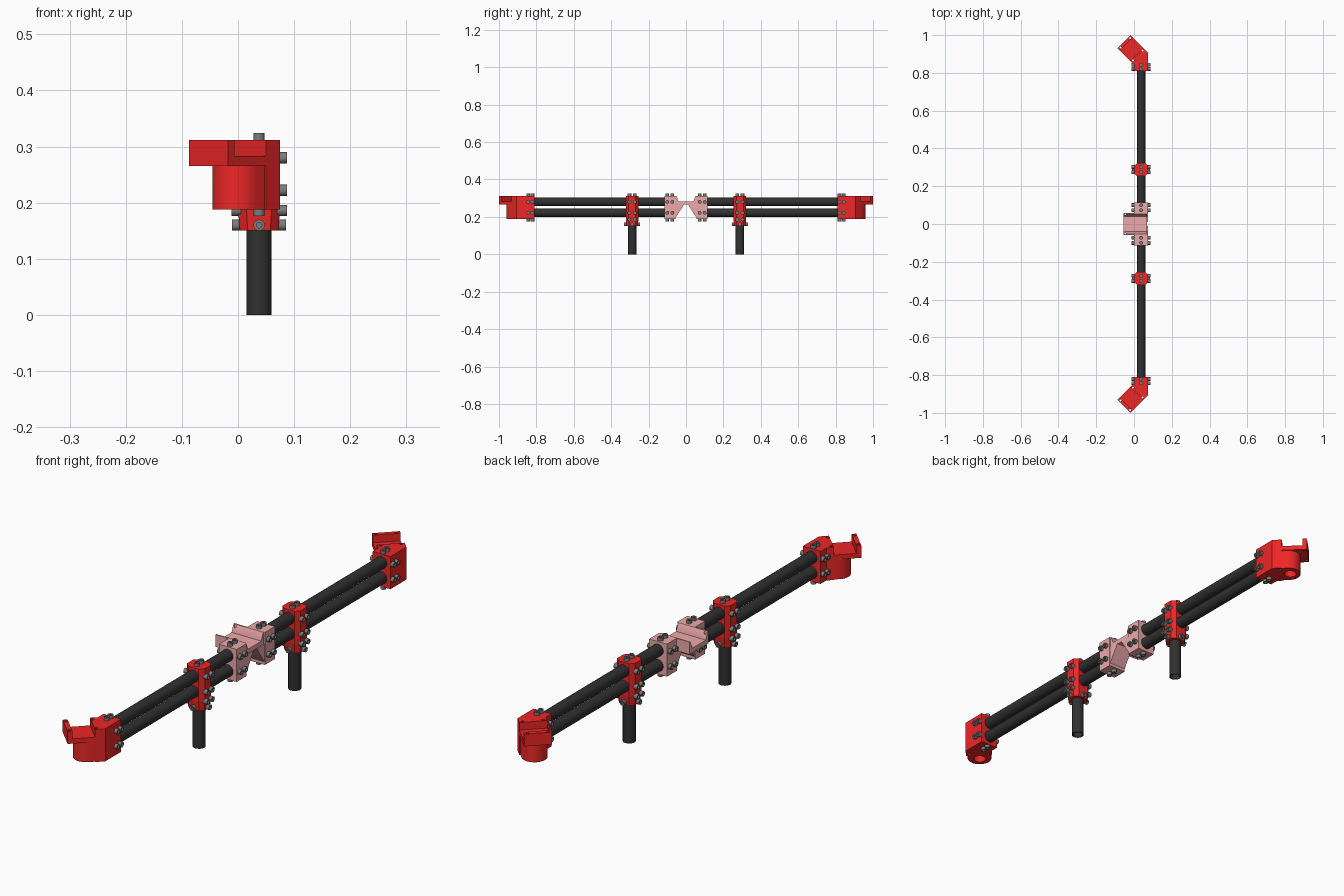
import bpy, bmesh
from math import sin, cos, pi, radians
from mathutils import Vector

if "Cube" in bpy.data.objects:
    bpy.data.objects.remove(bpy.data.objects["Cube"])

CX = 0.0375                 # x of the tube axes
TUBE_Z = (0.28, 0.222)      # heights of the two rails
TUBE_R = 0.0225


def material(name, rgb):
    m = bpy.data.materials.new(name)
    m.diffuse_color = (*rgb, 1)
    m.use_nodes = True
    m.node_tree.nodes["Principled BSDF"].inputs["Base Color"].default_value = m.diffuse_color
    return m


RED = material("red", (0.85, 0.02, 0.02))
PINK = material("pink", (0.85, 0.40, 0.40))
BLACK = material("black", (0.03, 0.03, 0.03))
GREY = material("dark_grey", (0.20, 0.20, 0.20))


def finish(name, bm, mat, cutter=None):
    bmesh.ops.recalc_face_normals(bm, faces=bm.faces)
    me = bpy.data.meshes.new(name)
    bm.to_mesh(me)
    bm.free()
    ob = bpy.data.objects.new(name, me)
    bpy.context.collection.objects.link(ob)
    if mat:
        me.materials.append(mat)
    bpy.ops.object.select_all(action='DESELECT')
    bpy.context.view_layer.objects.active = ob
    ob.select_set(True)
    if cutter:
        mod = ob.modifiers.new("holes", 'BOOLEAN')
        mod.operation, mod.solver = 'DIFFERENCE', 'EXACT'
        mod.use_self = True
        mod.object = cutter
        bpy.ops.object.modifier_apply(modifier=mod.name)
        bpy.data.objects.remove(cutter)
    if mat:
        bpy.ops.object.shade_smooth_by_angle(angle=radians(30))
    return ob


def loft(bm, a, b):
    """Closed solid between two rings of 3D points."""
    va, vb = [bm.verts.new(p) for p in a], [bm.verts.new(p) for p in b]
    n = len(a)
    bm.faces.new(va)
    bm.faces.new(vb[::-1])
    for i in range(n):
        bm.faces.new((va[i], va[(i + 1) % n], vb[(i + 1) % n], vb[i]))


def prism_z(bm, pts, z0, z1):
    loft(bm, [(x, y, z0) for x, y in pts], [(x, y, z1) for x, y in pts])


def prism_x(bm, pts, x0, x1):
    loft(bm, [(x0, y, z) for y, z in pts], [(x1, y, z) for y, z in pts])


def box(bm, x0, x1, y0, y1, z0, z1):
    prism_z(bm, [(x0, y0), (x1, y0), (x1, y1), (x0, y1)], z0, z1)


def lathe(bm, profile, origin, axis, n=16, closed=False):
    """Revolve (radius, height) points round an axis."""
    q = Vector(axis).to_track_quat('Z', 'Y')
    rings = []
    for r, h in profile:
        count = n if r > 0 else 1
        rings.append([bm.verts.new(Vector(origin) + q @ Vector(
            (r * cos(2 * pi * i / n), r * sin(2 * pi * i / n), h))) for i in range(count)])
    pairs = list(zip(rings, rings[1:])) + ([(rings[-1], rings[0])] if closed else [])
    for a, b in pairs:
        for i in range(n):
            j = (i + 1) % n
            quad = [a[i % len(a)], a[j % len(a)], b[j % len(b)], b[i % len(b)]]
            bm.faces.new(list(dict.fromkeys(quad)))


def bolt(bm, pos, axis):
    lathe(bm, [(0, -.006), (.01, -.006), (.01, .012), (.005, .012), (.005, .005), (0, .005)],
          pos, axis)


def hole(bm, x, y, r, z0, z1):
    lathe(bm, [(0, z0), (r, z0), (r, z1), (0, z1)], (x, y, 0), (0, 0, 1), 24)


def tube(name, origin, axis, length):
    bm = bmesh.new()
    lathe(bm, [(TUBE_R, 0), (TUBE_R, length), (.0185, length), (.0185, 0)],
          origin, axis, 32, True)
    finish(name, bm, BLACK)


def clamp_bolts(bm, ys):
    """Bolts on the four sides of a clamp holding both rails."""
    for y in ys:
        for z in TUBE_Z:
            bolt(bm, (.075, y, z), (1, 0, 0))
            bolt(bm, (0, y, z), (-1, 0, 0))
        bolt(bm, (CX, y, .312), (0, 0, 1))


for s, side in ((-1, "front"), (1, "back")):
    # rails and leg
    for z, lvl in zip(TUBE_Z, ("upper", "lower")):
        tube(f"{side}_{lvl}_rail", (CX, s * .065, z), (0, s, 0), .765)
    yl = s * .288
    tube(f"{side}_leg", (CX, yl, 0), (0, 0, 1), .195)

    # leg clamp: octagonal block with tapered foot
    def octagon(hx, hy, c, z):
        return [(CX + x, yl + y, z) for x, y in (
            (hx, -hy + c), (hx, hy - c), (hx - c, hy), (-hx + c, hy),
            (-hx, hy - c), (-hx, -hy + c), (-hx + c, -hy), (hx - c, -hy))]
    bm = bmesh.new()
    loft(bm, octagon(.0375, .034, .015, .312), octagon(.0375, .034, .015, .187))
    loft(bm, octagon(.0375, .034, .015, .187), octagon(.034, .030, .014, .15))
    finish(f"{side}_leg_clamp", bm, RED)
    bm = bmesh.new()
    clamp_bolts(bm, (yl - .014, yl + .014))
    for d in (-1, 1):
        for y in (yl - .014, yl + .014):
            bolt(bm, (CX + d * .0375, y, .186), (d, 0, 0))
        bolt(bm, (CX + d * .036, yl, .16), (d, 0, 0))
        bolt(bm, (CX, yl + d * .031, .16), (0, d, 0))
    finish(f"{side}_leg_clamp_bolts", bm, GREY)

    # end bracket: t runs inward along its 45 degree axis, w across it
    def diag(t, w):
        k = .7071
        return (-.0525 + k * (t + w), s * (.965 + k * (w - t)))
    bm = bmesh.new()
    prism_z(bm, [(0, s * .81), (.075, s * .81), (.075, s * .906), diag(.096, .049),
                 diag(.096, -.049), (0, s * .845)], .188, .312)
    prism_z(bm, [diag(0, -.049), diag(0, .049), diag(.1, .049), diag(.1, -.049)], .265, .283)
    prism_z(bm, [diag(0, -.049), diag(0, .049), diag(.017, .049), diag(.017, -.049)], .27, .312)
    arc = [diag(.073 - .045 * sin(pi * i / 16), .045 * cos(pi * i / 16)) for i in range(17)]
    prism_z(bm, arc + [diag(.11, -.045), diag(.11, .045)], .188, .272)
    cut = bmesh.new()
    for t in (.0085, .103):
        for w in (-.036, .036):
            hole(cut, *diag(t, w), .0055, .15, .35)
    hole(cut, *diag(.068, 0), .0225, .15, .255)
    finish(f"{side}_end_bracket", bm, RED, finish("hole_cutter", cut, None))
    bm = bmesh.new()
    clamp_bolts(bm, (s * .821, s * .843))
    for y in (.821, .843):
        bolt(bm, (CX, s * y, .188), (0, 0, -1))
    finish(f"{side}_end_bracket_bolts", bm, GREY)

    # bolts of the centre bracket
    bm = bmesh.new()
    clamp_bolts(bm, (s * .073, s * .1))
    for y in (.073, .1):
        bolt(bm, (CX, s * y, .188), (0, 0, -1))
    finish(f"{side}_centre_bolts", bm, GREY)

# centre bracket: two clamps joined by a trough plate and gussets
bm = bmesh.new()
cut = bmesh.new()
box(bm, -.055, .07, -.057, .057, .265, .283)
for s in (-1, 1):
    ys = sorted((s * .055, s * .115))
    box(bm, 0, .075, *ys, .188, .312)
    prism_x(bm, [(s * .057, .27), (s * .057, .312), (s * .052, .312),
                 (s * .04, .284), (s * .04, .27)], -.055, .07)
    prism_x(bm, [(s * .06, .193), (s * .045, .212), (s * .01, .267), (s * .06, .267)],
            .002, .073)
    hole(cut, -.046, s * .0505, .004, .15, .35)
finish("centre_bracket", bm, PINK, finish("hole_cutter", cut, None))
